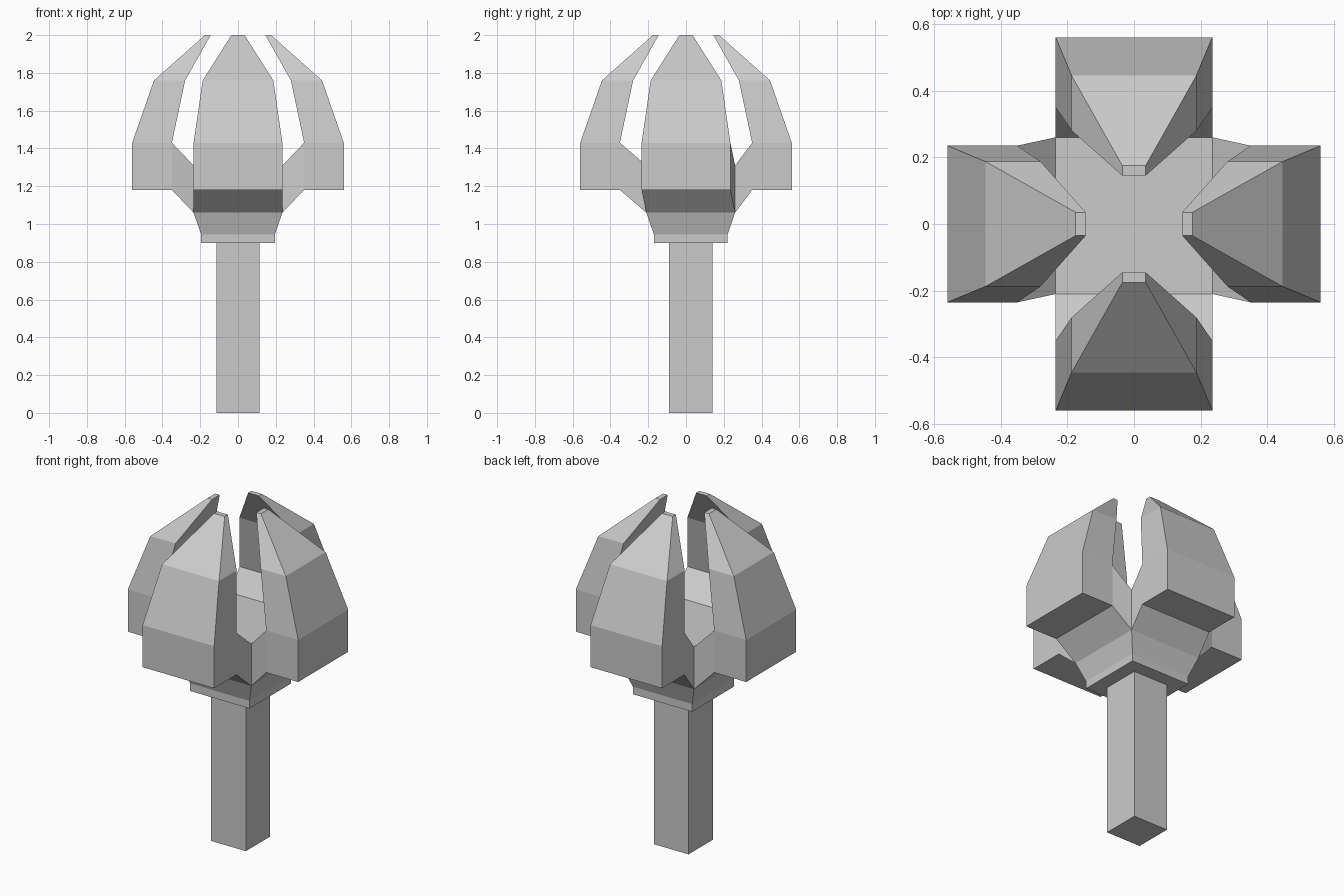
import bpy, bmesh
from mathutils import Vector

if "Cube" in bpy.data.objects:
    bpy.data.objects.remove(bpy.data.objects["Cube"])

Y_OFF = 0.025  # handle and hub sit slightly behind centre


def finish(bm, name):
    bmesh.ops.recalc_face_normals(bm, faces=bm.faces)
    mesh = bpy.data.meshes.new(name)
    bm.to_mesh(mesh)
    bm.free()
    obj = bpy.data.objects.new(name, mesh)
    bpy.context.collection.objects.link(obj)
    return obj


def square_loft(bm, levels):
    """Stack square rings (half width, z); return side faces per band."""
    rings = [[bm.verts.new((sx * h, sy * h + Y_OFF, z))
              for sx, sy in ((-1, -1), (1, -1), (1, 1), (-1, 1))]
             for h, z in levels]
    bm.faces.new(rings[0][::-1])
    bm.faces.new(rings[-1])
    return [[bm.faces.new((a[i], a[(i + 1) % 4], b[(i + 1) % 4], b[i]))
             for i in range(4)] for a, b in zip(rings, rings[1:])]


def extrude(bm, face, place):
    """Extrude one face and reposition its corners."""
    new = bmesh.ops.extrude_discrete_faces(bm, faces=[face])["faces"][0]
    for v in new.verts:
        v.co = place(v.co.copy())
    return new


def grow_prong(bm, face, out):
    side = Vector((-out.y, out.x, 0))

    def at(co, dist, half, z):
        s = half if co.dot(side) > 0 else -half
        return out * dist + side * s + Vector((0, 0, z))

    # sloped root, then the outward block
    root = extrude(bm, face, lambda c: at(c, 0.35, 0.235, 1.18 if c.z < 1.2 else 1.43))
    block = extrude(bm, root, lambda c: at(c, 0.56, 0.235, c.z))
    top = next(f for e in block.edges for f in e.link_faces
               if f is not block and all(v.co.z > 1.42 for v in f.verts))
    # two tapering segments curling inward
    shoulder = extrude(bm, top, lambda c: at(c, 0.445 if c.dot(out) > 0.45 else 0.28, 0.187, 1.76))
    extrude(bm, shoulder, lambda c: at(c, 0.175 if c.dot(out) > 0.36 else 0.145, 0.035, 2.0))


# handle
bm = bmesh.new()
square_loft(bm, [(0.114, 0), (0.114, 0.9)])
finish(bm, "handle")

# hub with four prongs
bm = bmesh.new()
bands = square_loft(bm, [(0.195, 0.9), (0.195, 0.945), (0.235, 1.06), (0.235, 1.31)])
for face, out in zip(bands[-1], ((0, -1, 0), (1, 0, 0), (0, 1, 0), (-1, 0, 0))):
    grow_prong(bm, face, Vector(out))
finish(bm, "pronged_head")
